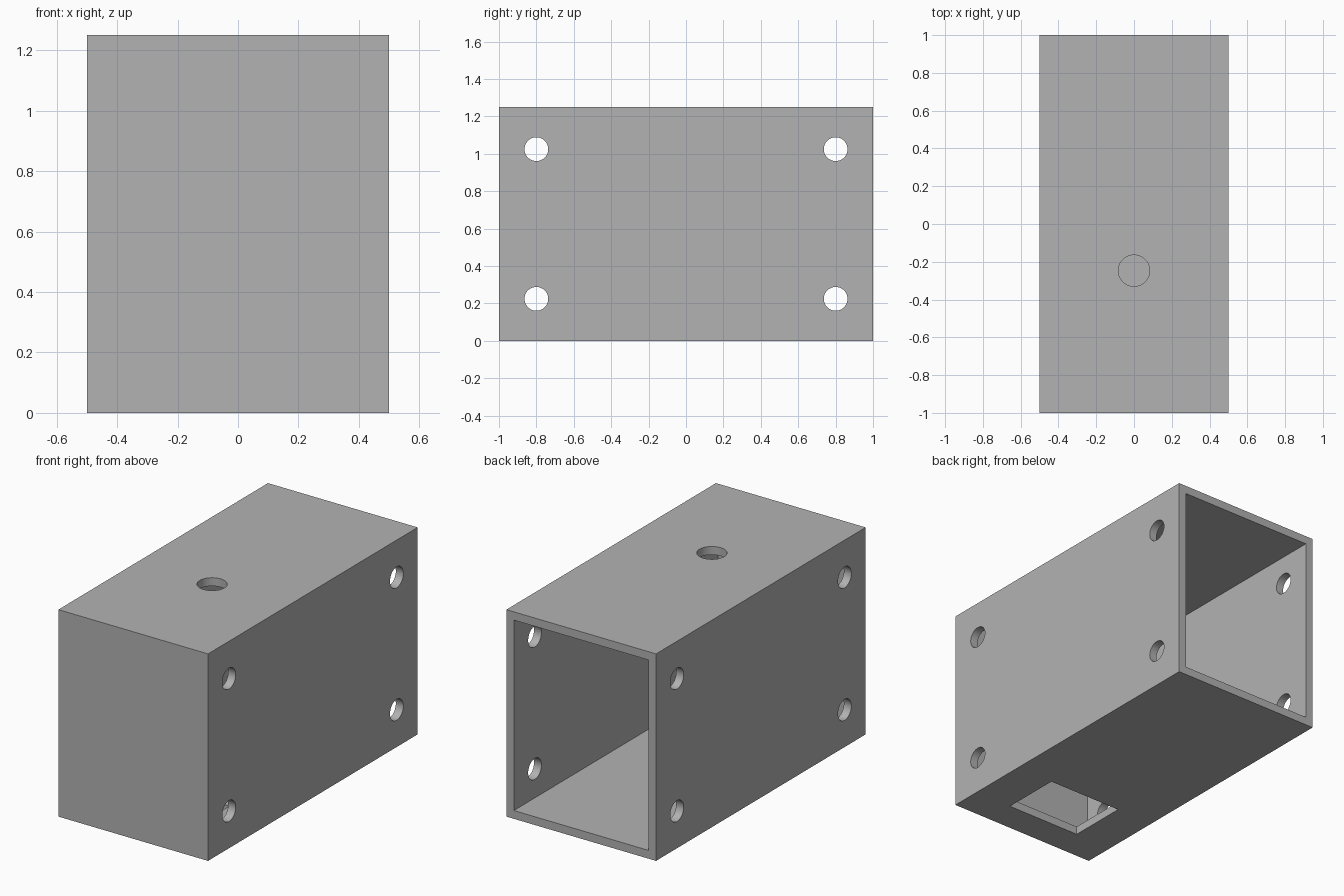
import bpy
from math import pi

cube = bpy.data.objects.get("Cube")
if cube:
    bpy.data.objects.remove(cube, do_unlink=True)

WIDTH, DEPTH, HEIGHT, WALL = 1.0, 2.0, 1.25, 0.05

grey = bpy.data.materials.new("plain grey")
grey.use_nodes = True
colour = (0.448, 0.448, 0.448, 1)
grey.diffuse_color = colour
grey.node_tree.nodes["Principled BSDF"].inputs["Base Color"].default_value = colour


def box(name, low, high):
    """Box between two opposite corners."""
    centre = [(a + b) / 2 for a, b in zip(low, high)]
    bpy.ops.mesh.primitive_cube_add(size=1, location=centre)
    ob = bpy.context.object
    ob.name = name
    ob.scale = [b - a for a, b in zip(low, high)]
    bpy.ops.object.transform_apply(location=True, rotation=True, scale=True)
    ob.data.materials.append(grey)
    return ob


def rod(name, radius, length, centre, rotation=(0, 0, 0)):
    """Round cutter."""
    bpy.ops.mesh.primitive_cylinder_add(vertices=48, radius=radius, depth=length,
                                        location=centre, rotation=rotation)
    ob = bpy.context.object
    ob.name = name
    ob.data.materials.append(grey)
    return ob


def cut(body, cutter):
    """Subtract the cutter from the body, then discard it."""
    cutter.hide_render = True
    mod = body.modifiers.new("cut", 'BOOLEAN')
    mod.operation = 'DIFFERENCE'
    mod.solver = 'EXACT'
    mod.object = cutter
    bpy.context.view_layer.objects.active = body
    bpy.ops.object.modifier_apply(modifier=mod.name)
    bpy.data.objects.remove(cutter, do_unlink=True)


# Outer shell, hollowed from the open back
x, y = WIDTH / 2, DEPTH / 2
housing = box("housing", (-x, -y, 0), (x, y, HEIGHT))
cut(housing, box("cavity", (WALL - x, WALL - y, WALL),
                 (x - WALL, y + WALL, HEIGHT - WALL)))

# Rectangular opening in the floor
cut(housing, box("floor_opening", (-0.25, -0.81, -WALL), (0.25, -0.44, 2 * WALL)))

# Round hole in the top
cut(housing, rod("top_hole", 0.083, 4 * WALL, (0, -0.247, HEIGHT)))

# Mounting holes through both side walls
for hole_y in (-0.8, 0.8):
    for hole_z in (0.225, 1.025):
        cut(housing, rod("side_hole", 0.0635, 1.2 * WIDTH,
                         (0, hole_y, hole_z), (0, pi / 2, 0)))

# Smooth hole walls, crisp edges
bpy.ops.object.select_all(action='DESELECT')
housing.select_set(True)
bpy.context.view_layer.objects.active = housing
bpy.ops.object.shade_smooth_by_angle(angle=pi / 6)
